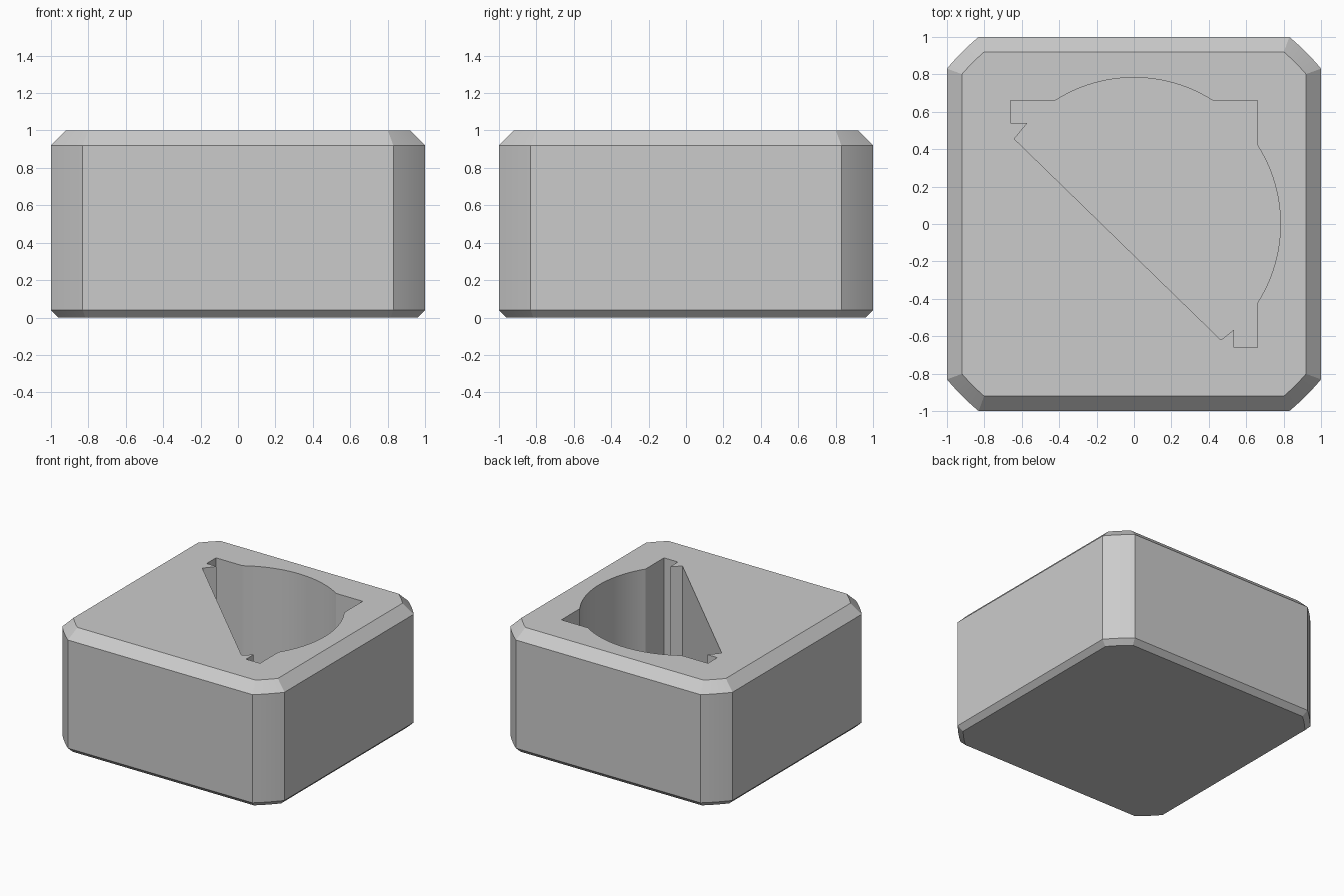
import bpy, bmesh
from math import atan2, cos, sin, sqrt, radians, pi

cube = bpy.data.objects.get("Cube")
if cube:
    bpy.data.objects.remove(cube, do_unlink=True)

POCKET_FLOOR = 0.12


def arc(radius, start, end, steps):
    """Points on a circle about the origin."""
    return [(radius * cos(start + (end - start) * i / steps),
             radius * sin(start + (end - start) * i / steps))
            for i in range(steps + 1)]


def block_outline(inset):
    """Square whose corners are trimmed by a large circle."""
    half, radius = 1 - inset, 1.3 - inset
    a = atan2(sqrt(radius ** 2 - half ** 2), half)
    points = []
    for k in range(4):
        turn = k * pi / 2
        points += arc(radius, turn + a, turn + pi / 2 - a, 8)
    return points


def pocket_outline():
    """Half-disc with square corners, two end notches and a diagonal wall."""
    r, h = 0.783, 0.66
    a = atan2(sqrt(r * r - h * h), h)
    points = arc(r, -a, a, 28) + [(h, h)]
    points += arc(r, pi / 2 - a, pi / 2 + a, 28)
    points += [(-h, h), (-h, 0.54), (-0.57, 0.54), (-0.64, 0.455),
               (0.465, -0.62), (0.535, -0.565), (0.535, -h), (h, -h)]
    return points


def ring(bm, points, z):
    return [bm.verts.new((x, y, z)) for x, y in points]


def loop_edges(bm, verts):
    pairs = zip(verts, verts[1:] + verts[:1])
    return [bm.edges.get(p) or bm.edges.new(p) for p in pairs]


def bridge(bm, low, high):
    n = len(low)
    for i in range(n):
        j = (i + 1) % n
        bm.faces.new((low[i], low[j], high[j], high[i]))


bm = bmesh.new()

# Outer shell: bottom chamfer, walls, top chamfer
levels = [(0.04, 0), (0, 0.04), (0, 0.92), (0.08, 1)]
shell = [ring(bm, block_outline(inset), z) for inset, z in levels]
for low, high in zip(shell, shell[1:]):
    bridge(bm, low, high)
bm.faces.new(shell[0])

# Pocket walls and floor
floor = ring(bm, pocket_outline(), POCKET_FLOOR)
rim = ring(bm, pocket_outline(), 1)
bridge(bm, floor, rim)
bmesh.ops.triangle_fill(bm, edges=loop_edges(bm, floor), use_beauty=True)

# Top face around the pocket opening
edges = loop_edges(bm, shell[-1]) + loop_edges(bm, rim)
bmesh.ops.triangle_fill(bm, edges=edges, use_beauty=True)
bmesh.ops.dissolve_limit(bm, angle_limit=radians(0.2),
                         verts=[], edges=[e for e in bm.edges if len(e.link_faces) == 2
                                          and all(len(f.verts) == 3 for f in e.link_faces)])
bmesh.ops.recalc_face_normals(bm, faces=bm.faces)

mesh = bpy.data.meshes.new("pocketed_block")
bm.to_mesh(mesh)
bm.free()
block = bpy.data.objects.new("pocketed_block", mesh)
bpy.context.collection.objects.link(block)

# Plain grey
grey = bpy.data.materials.new("light_grey")
grey.use_nodes = True
colour = (0.6, 0.6, 0.6, 1)
grey.diffuse_color = colour
grey.node_tree.nodes["Principled BSDF"].inputs["Base Color"].default_value = colour
mesh.materials.append(grey)

# Smooth arcs, sharp corners
bpy.ops.object.select_all(action='DESELECT')
block.select_set(True)
bpy.context.view_layer.objects.active = block
bpy.ops.object.shade_smooth_by_angle(angle=radians(25))
